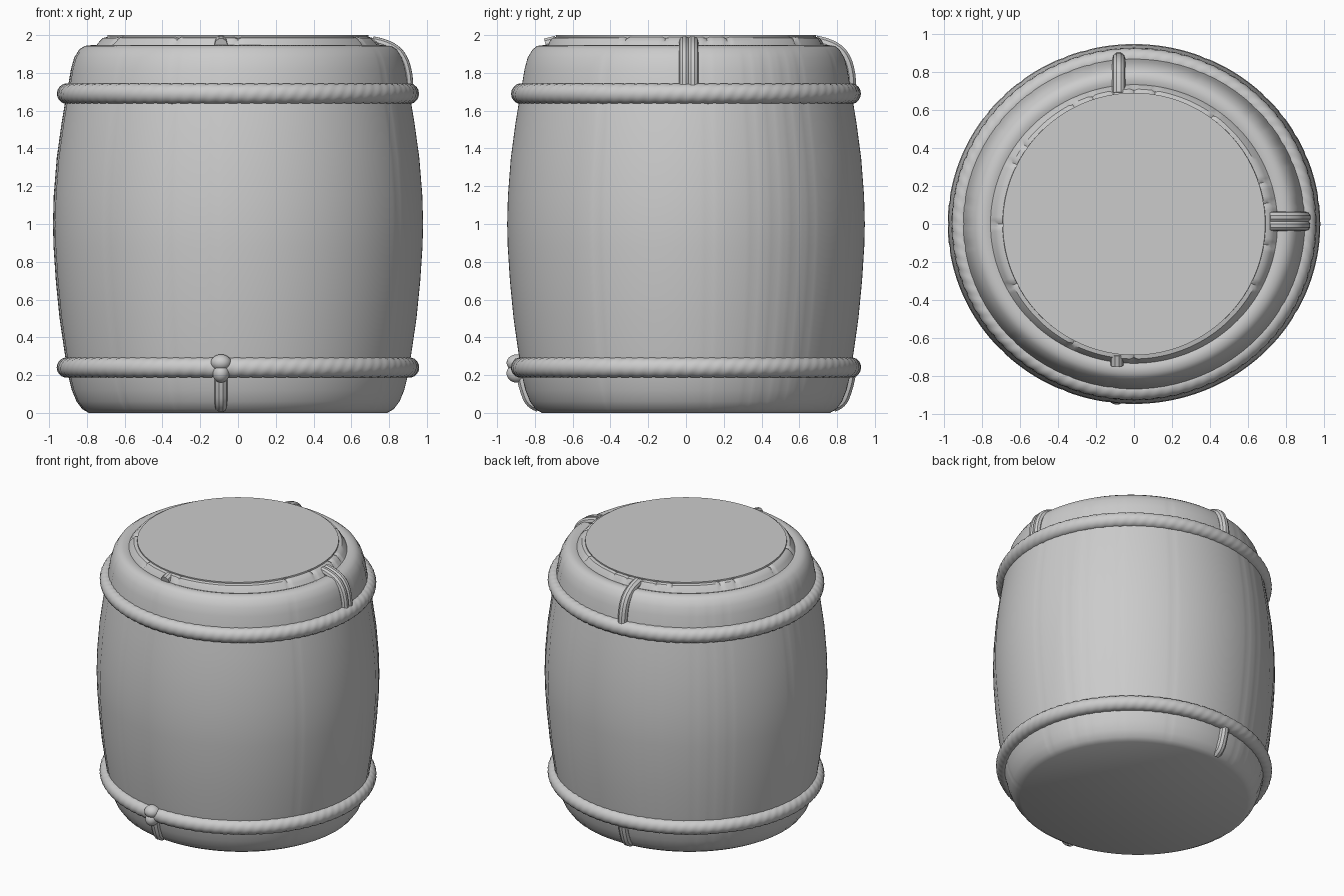
import bpy, bmesh, math, random
from mathutils import Vector

random.seed(4)
cube = bpy.data.objects.get("Cube")
if cube:
    bpy.data.objects.remove(cube)

GREY = (0.6, 0.6, 0.6, 1)
grey = bpy.data.materials.new("plain grey")
grey.use_nodes = True
grey.diffuse_color = GREY
grey.node_tree.nodes["Principled BSDF"].inputs["Base Color"].default_value = GREY

DEPTH = 0.966  # barrel is slightly narrower front to back


def finish(obj, angle=35):
    if not obj.data.materials:
        obj.data.materials.append(grey)
    bpy.ops.object.select_all(action="DESELECT")
    obj.select_set(True)
    bpy.context.view_layer.objects.active = obj
    bpy.ops.object.shade_smooth_by_angle(angle=math.radians(angle))


def make_mesh(name, bm):
    bmesh.ops.recalc_face_normals(bm, faces=bm.faces)
    mesh = bpy.data.meshes.new(name)
    bm.to_mesh(mesh)
    bm.free()
    obj = bpy.data.objects.new(name, mesh)
    bpy.context.collection.objects.link(obj)
    finish(obj)
    return obj


def bridge(bm, a, b):
    n = len(a)
    for i in range(n):
        j = (i + 1) % n
        bm.faces.new((a[i], a[j], b[j], b[i]))


# Barrel body: bulged sides, rounded shoulder, groove and inner rim
SIDE = [(0.79, 0), (0.825, 0.02), (0.855, 0.06), (0.88, 0.12), (0.90, 0.2),
        (0.92, 0.33), (0.945, 0.5), (0.965, 0.7), (0.977, 0.88), (0.98, 1.0),
        (0.976, 1.15), (0.96, 1.35), (0.935, 1.53), (0.91, 1.68), (0.895, 1.76)]
SHOULDER = [(0.885, 1.82), (0.868, 1.88), (0.84, 1.925), (0.81, 1.943), (0.775, 1.947)]
RIM = [(0.755, 1.94), (0.735, 1.965), (0.715, 1.985), (0.692, 1.99), (0.69, 2.0)]
SEGMENTS = 240
seams = set(random.sample(range(0, SEGMENTS, 5), 18))
rim_cuts = set(random.sample(range(0, SEGMENTS, 6), 16))

bm = bmesh.new()
rings = []
for r, z in SIDE + SHOULDER + RIM:
    depth = DEPTH if z < 1.93 else DEPTH + (1 - DEPTH) * (z - 1.93) / 0.07
    on_rim = (r, z) in RIM[1:4]
    ring = []
    for i in range(SEGMENTS):
        cut = 0.008 if on_rim and i in rim_cuts else 0.003 if i in seams and z < 1.9 and z > 0 else 0
        a = math.tau * i / SEGMENTS
        rr = r - cut
        ring.append(bm.verts.new((rr * math.cos(a), rr * depth * math.sin(a), z - (cut if on_rim else 0))))
    rings.append(ring)
for a, b in zip(rings, rings[1:]):
    bridge(bm, a, b)
bm.faces.new(rings[0])
bm.faces.new(rings[-1])
make_mesh("barrel_body", bm)


# Twisted rope hoops
def rope(name, z, major, minor, twists=29, around=18):
    bm = bmesh.new()
    steps = twists * 12
    rings = []
    for i in range(steps):
        t = math.tau * i / steps
        ring = []
        for k in range(around):
            p = math.tau * k / around
            m = minor * (0.95 + 0.07 * abs(math.sin(1.5 * (p - twists * t))))
            r = major + m * math.cos(p)
            ring.append(bm.verts.new((r * math.cos(t), r * DEPTH * math.sin(t), z + m * math.sin(p))))
        rings.append(ring)
    for i in range(steps):
        bridge(bm, rings[i - 1], rings[i])
    return make_mesh(name, bm)


rope("upper_rope", 1.69, 0.904, 0.054)
rope("lower_rope", 0.24, 0.906, 0.053)


# Lashings that follow the body profile
def lashing(name, profile, angle, offset, radius):
    out = Vector((math.cos(angle), math.sin(angle), 0))
    side = Vector((-out.y, out.x, 0))
    scale = 1 - (1 - DEPTH) * abs(out.y)
    curve = bpy.data.curves.new(name, "CURVE")
    curve.dimensions = "3D"
    curve.bevel_depth = radius
    curve.bevel_resolution = 3
    curve.use_fill_caps = True
    curve.resolution_u = 4
    spline = curve.splines.new("BEZIER")
    spline.bezier_points.add(len(profile) - 1)
    for point, (r, z) in zip(spline.bezier_points, profile):
        point.co = out * (r * scale) + side * offset + Vector((0, 0, z))
        point.handle_left_type = point.handle_right_type = "AUTO"
    obj = bpy.data.objects.new(name, curve)
    bpy.context.collection.objects.link(obj)
    bpy.ops.object.select_all(action="DESELECT")
    obj.select_set(True)
    bpy.context.view_layer.objects.active = obj
    bpy.ops.object.convert(target="MESH")
    finish(bpy.context.object)


TOP = [(0.9, 1.72), (0.89, 1.81), (0.865, 1.88), (0.83, 1.92), (0.77, 1.95), (0.71, 1.965)]
BOTTOM = [(0.8, 0.035), (0.845, 0.06), (0.875, 0.12), (0.9, 0.22)]
FRONT, BACK = -math.pi / 2, math.pi / 2
lashing("left_top_lashing_a", TOP, 0, -0.008, 0.03)
lashing("left_top_lashing_b", TOP, 0, 0.035, 0.031)
lashing("back_top_lashing", TOP, BACK, 0.08, 0.035)
lashing("front_rim_lashing", TOP[-2:], FRONT, -0.09, 0.034)
lashing("front_bottom_lashing", BOTTOM, FRONT, -0.09, 0.035)
lashing("back_bottom_lashing", BOTTOM, BACK, 0.08, 0.035)


# Knots where the lashings meet the hoops
def knot(name, location, size):
    bpy.ops.mesh.primitive_uv_sphere_add(segments=24, ring_count=14, location=location)
    obj = bpy.context.object
    obj.name = name
    obj.scale = size
    finish(obj)


knot("front_knot_top", (-0.09, -0.895, 0.265), (0.055, 0.055, 0.045))
knot("front_knot_bottom", (-0.09, -0.895, 0.21), (0.045, 0.055, 0.05))
